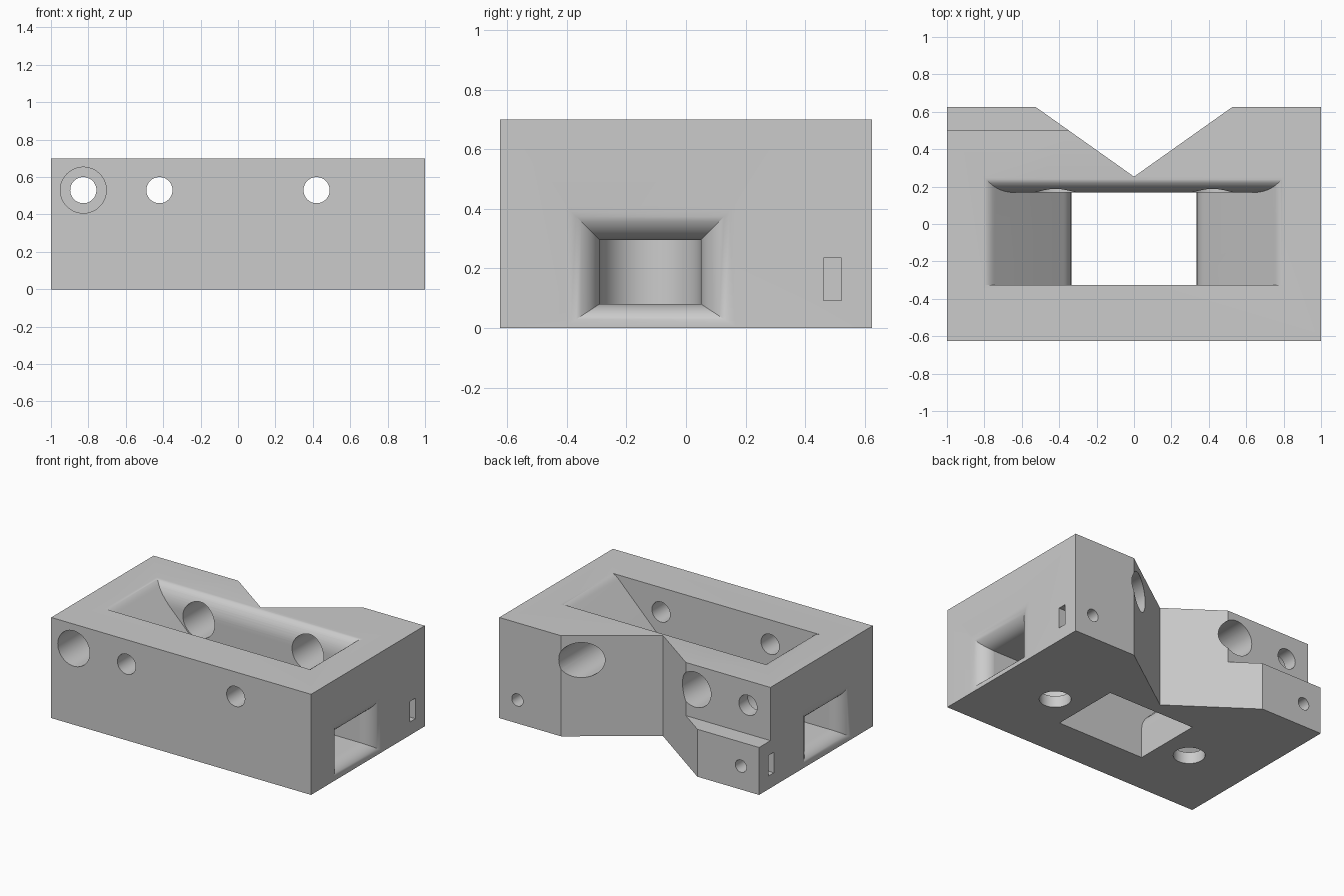
import bpy, bmesh, math
from math import sin, cos, pi
from mathutils import Vector

default = bpy.data.objects.get("Cube")
if default:
    bpy.data.objects.remove(default, do_unlink=True)

grey = bpy.data.materials.new("plain grey")
grey.use_nodes = True
COLOUR = (0.6, 0.6, 0.6, 1)
grey.diffuse_color = COLOUR
grey.node_tree.nodes["Principled BSDF"].inputs["Base Color"].default_value = COLOUR


def loft(name, rings):
    """Skin a list of equal closed rings and cap both ends."""
    bm = bmesh.new()
    loops = [[bm.verts.new(p) for p in ring] for ring in rings]
    n = len(loops[0])
    for a, b in zip(loops, loops[1:]):
        for i in range(n):
            j = (i + 1) % n
            bm.faces.new((a[i], a[j], b[j], b[i]))
    bm.faces.new(loops[0])
    bm.faces.new(loops[-1])
    bmesh.ops.recalc_face_normals(bm, faces=bm.faces)
    mesh = bpy.data.meshes.new(name)
    bm.to_mesh(mesh)
    bm.free()
    mesh.materials.append(grey)
    obj = bpy.data.objects.new(name, mesh)
    bpy.context.collection.objects.link(obj)
    return obj


def prism(name, outline, axis, lo, hi):
    """Extrude a 2D outline along axis 0, 1 or 2."""
    def place(p, h):
        c = list(p)
        c.insert(axis, h)
        return Vector(c)
    return loft(name, [[place(p, h) for p in outline] for h in (lo, hi)])


def rect(a0, a1, b0, b1):
    return [(a0, b0), (a1, b0), (a1, b1), (a0, b1)]


def arc(ca, cb, ra, rb, start, end, steps):
    return [(ca + ra * cos(t), cb + rb * sin(t))
            for t in (start + (end - start) * i / steps for i in range(steps + 1))]


def bend(a, b, c, steps=8):
    """Round a profile corner b between a and c."""
    pts = []
    for i in range(steps + 1):
        t = i / steps
        pts.append(tuple((1 - t) ** 2 * p + 2 * t * (1 - t) * q + t * t * r
                         for p, q, r in zip(a, b, c)))
    return pts


def boolean(target, tool, operation="DIFFERENCE"):
    mod = target.modifiers.new("cut", "BOOLEAN")
    mod.operation, mod.object, mod.solver = operation, tool, "EXACT"
    with bpy.context.temp_override(object=target, active_object=target,
                                   selected_objects=[target]):
        bpy.ops.object.modifier_apply(modifier=mod.name)
    bpy.data.objects.remove(tool, do_unlink=True)


def bore(x, b, r, axis, lo, hi):
    boolean(block, prism("bore", arc(x, b, r, r, 0, 2 * pi, 48)[:-1], axis, lo, hi))


# Main block with the V notch in its back
block = prism("mounting_block", [(-1, -.625), (1, -.625), (1, .625), (.525, .625),
                                 (0, .253), (-.525, .625), (-1, .625)], 2, 0, .7)

# Lowered ledge at the back right
boolean(block, prism("ledge", rect(-1.1, -.1, .5, .8), 2, .33, .9))

# Hopper: sloping ends, rounded rear lip, open through the bottom
side = ([(.335, -.1)] + bend((.335, .2), (.335, .26), (.377, .302))
        + bend((.745, .67), (.775, .7), (.8, .7)) + [(.8, .8)])
hopper = prism("hopper", side + [(-x, z) for x, z in reversed(side)], 1, -.325, .5)
rear = ([(-.6, -.2), (.168, -.2)] + arc(.248, .56, .08, .14, pi, pi / 2, 12)
        + [(.248, .9), (-.6, .9)])
boolean(hopper, prism("rear_lip", rear, 0, -1.2, 1.2), "INTERSECT")
boolean(block, hopper)

for s in (1, -1):
    # Round-ended pocket in each end
    pocket = [(1.1, -.29)] + arc(.555, -.12, .17, .17, -pi / 2, -3 * pi / 2, 24) + [(1.1, .05)]
    boolean(block, prism("pocket", [(s * x, y) for x, y in pocket], 2, .08, .295))

    # Flared mouth around the pocket
    rings = []
    for i in range(11):
        t = pi / 2 * i / 10
        e = 1 - cos(t)
        x = 1 - .115 * (1 - sin(t))
        g = .115 * e - .001
        rings.append([(s * x, y, z) for y, z in
                      rect(-.29 - g, .05 + g, .08 - .075 * e + .001, .295 + g)])
    rings.append([(s * 1.1, y, z) for _, y, z in rings[-1]])
    boolean(block, loft("flare", rings))

    # Screw hole up into the pocket
    bore(s * .547, -.115, .1, 2, -.1, .15)
    # Long bolt holes: narrow in the front wall, wide in the rear wall
    bore(s * .42, .53, .07, 1, -.8, -.2)
    bore(s * .42, .53, .122, 1, .1, .8)
    # Small rear screw hole crossed by a nut slot from the side
    bore(s * .86, .163, .043, 1, .36, .8)
    boolean(block, prism("nut_slot", rect(.462, .522, .092, .235), 0,
                         *sorted((s * .785, s * 1.1))))

# Counterbored through hole on the right
bore(-.827, .53, .07, 1, .2, .8)
bore(-.827, .53, .123, 1, -.8, .4)

# Smooth curves, crisp edges
bpy.ops.object.select_all(action="DESELECT")
block.select_set(True)
bpy.context.view_layer.objects.active = block
bpy.ops.object.shade_smooth_by_angle(angle=math.radians(25))
